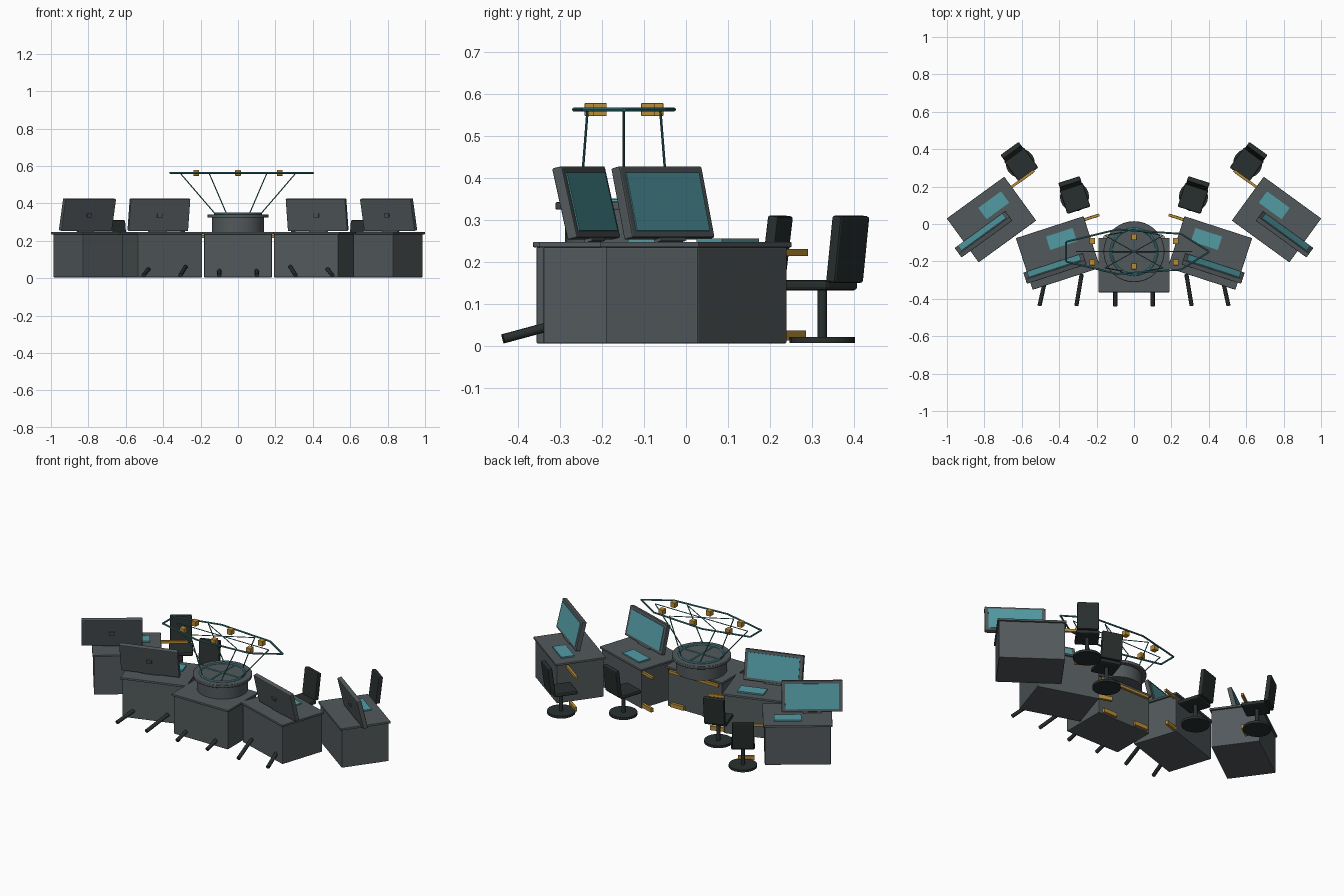
import bpy, math
from mathutils import Vector, Matrix

if "Cube" in bpy.data.objects:
    bpy.data.objects.remove(bpy.data.objects["Cube"])


def mat(name, rgb):
    m = bpy.data.materials.new(name)
    m.diffuse_color = (*rgb, 1)
    m.use_nodes = True
    m.node_tree.nodes["Principled BSDF"].inputs["Base Color"].default_value = m.diffuse_color
    return m


GREY = mat("console grey", (0.085, 0.1, 0.106))
BLACK = mat("chair black", (0.022, 0.029, 0.028))
TEAL = mat("screen teal", (0.085, 0.33, 0.37))
PIPE = mat("pipe teal", (0.05, 0.22, 0.24))
AMBER = mat("amber", (0.5, 0.27, 0.035))


def finish(name, m, bevel=0):
    o = bpy.context.object
    o.name = name
    o.data.materials.append(m)
    if bevel:
        b = o.modifiers.new("bevel", 'BEVEL')
        b.width, b.segments = bevel, 2
    return o


def box(name, frame, loc, size, m, tilt=0, bevel=0):
    """Box placed in a local frame, optionally tilted about its local x."""
    bpy.ops.mesh.primitive_cube_add(size=1)
    o = finish(name, m, bevel)
    o.data.transform(Matrix.Diagonal((*size, 1)))
    o.matrix_world = frame @ Matrix.Translation(loc) @ Matrix.Rotation(tilt, 4, 'X')
    return o


def cyl(name, loc, r, h, m, n=32, bevel=0):
    bpy.ops.mesh.primitive_cylinder_add(vertices=n, radius=r, depth=h, location=loc)
    o = finish(name, m, bevel)
    bpy.ops.object.shade_smooth_by_angle(angle=math.radians(35))
    return o


def rod(name, a, b, r, m, n=8):
    a, b = Vector(a), Vector(b)
    o = cyl(name, (a + b) / 2, r, (b - a).length, m, n)
    o.rotation_euler = (b - a).to_track_quat('Z', 'Y').to_euler()
    return o


def frame_at(x, y, rot):
    return Matrix.Translation((x, y, 0)) @ Matrix.Rotation(rot, 4, 'Z')


def desk(tag, x, y, rot):
    f = frame_at(x, y, rot)
    box(tag + "_desk_body", f, (0, 0, 0.12), (0.362, 0.272, 0.23), GREY, bevel=0.003)
    box(tag + "_desk_top", f, (0, 0, 0.241), (0.38, 0.29, 0.013), GREY, bevel=0.003)


def back_trim(tag, x, y, rot):
    """Amber rail near the top and two amber vents near the floor."""
    f = frame_at(x, y, rot)
    box(tag + "_trim_rail", f, (0, 0, 0.222), (0.33, 0.014, 0.016), AMBER)
    for s in (-1, 1):
        box(tag + "_trim_vent", f, (s * 0.11, 0, 0.024), (0.09, 0.016, 0.024), AMBER)


def monitor(tag, x, y, rot):
    # leans away from the user, screen on local +y
    f = frame_at(x, y, rot) @ Matrix.Translation((0, 0, 0.34)) @ Matrix.Rotation(math.radians(13), 4, 'X')
    box(tag + "_monitor_case", f, (0, 0, 0), (0.335, 0.026, 0.175), GREY, bevel=0.004)
    box(tag + "_monitor_screen", f, (0, 0.0135, 0), (0.295, 0.005, 0.142), TEAL)
    box(tag + "_monitor_mount", f, (0, -0.015, 0), (0.03, 0.012, 0.02), GREY)
    box(tag + "_monitor_foot", f, (0, 0, -0.085), (0.1, 0.02, 0.02), GREY)


def chair(tag, x, y, rot):
    f = frame_at(x, y, rot)
    cyl(tag + "_chair_base", (x, y, 0.013), 0.078, 0.014, BLACK, 20)
    cyl(tag + "_chair_post", (x, y, 0.078), 0.011, 0.12, BLACK, 12)
    box(tag + "_chair_seat", f, (0, -0.008, 0.144), (0.13, 0.135, 0.024), BLACK, bevel=0.008)
    box(tag + "_chair_back", f, (0, 0.075, 0.23), (0.12, 0.027, 0.16), BLACK,
        tilt=math.radians(-7), bevel=0.006)


# Paired side stations: tag, angle, desk, monitor, keyboard, chair, trim
STATIONS = [
    ("inner", 18, (0.406, -0.155), (0.423, -0.238), (0.388, -0.08), (0.318, 0.145), (0.342, -0.002)),
    ("outer", 36, (0.762, 0.024), (0.805, -0.055), (0.75, 0.10), (0.608, 0.325), (0.668, 0.188)),
]
for s, side in ((-1, "left"), (1, "right")):
    for name, deg, d, mo, k, c, t in STATIONS:
        tag, rot = side + "_" + name, -s * math.radians(deg)
        desk(tag, s * d[0], d[1], rot)
        monitor(tag, s * mo[0], mo[1], rot)
        box(tag + "_keyboard", frame_at(s * k[0], k[1], rot), (0, 0, 0.251),
            (0.15, 0.075, 0.009), TEAL)
        chair(tag, s * c[0], c[1], rot)
        back_trim(tag, s * t[0], t[1], rot)
    # Slanted feet under the front edges
    for a, b in (((0.1, -0.438), (0.1, -0.32)), ((0.505, -0.436), (0.475, -0.3)),
                 ((0.308, -0.436), (0.28, -0.27))):
        slope = 0.27 * (b[1] - a[1])
        rod(side + "_front_foot", (s * a[0], a[1], 0.016), (s * b[0], b[1], 0.016 + slope),
            0.011, BLACK, 12)

# Centre desk
desk("centre", 0, -0.22, 0)
back_trim("centre", 0, -0.075, 0)

# Round projector table
C = Vector((0, -0.148, 0))
cyl("projector_drum", C + Vector((0, 0, 0.288)), 0.14, 0.084, GREY, 40)
cyl("projector_rim", C + Vector((0, 0, 0.333)), 0.163, 0.018, GREY, 40, bevel=0.003)
bpy.ops.mesh.primitive_torus_add(location=C + Vector((0, 0, 0.344)), major_radius=0.122,
                                 minor_radius=0.007, major_segments=40, minor_segments=8)
finish("projector_ring", TEAL)
bpy.ops.object.shade_smooth_by_angle(angle=math.radians(40))
for i in range(2):
    v = Vector((math.cos(i * math.pi / 2), math.sin(i * math.pi / 2), 0)) * 0.12
    z = Vector((0, 0, 0.344))
    rod("projector_cross_bar", C - v + z, C + v + z, 0.004, TEAL)

# Overhead seven-sided pipe frame on splayed struts
H = 0.563


def ell(ang, rx, ry, z):
    return C + Vector((rx * math.cos(ang), ry * math.sin(ang), z))


pts = [ell(i * math.tau / 7, 0.403, 0.122, H) for i in range(7)]
for a, b in zip(pts, pts[1:] + pts[:1]):
    rod("overhead_frame_pipe", a, b, 0.005, PIPE)
for i in range(6):
    a = i * math.tau / 6
    rod("overhead_strut", ell(a, 0.12, 0.12, 0.342), ell(a, 0.31, 0.1, H), 0.003, PIPE)
    if i < 3:
        rod("overhead_spoke", ell(a, 0.31, 0.1, H), ell(a + math.pi, 0.31, 0.1, H), 0.0025, PIPE)

# Amber projector lamps
for x, y in ((-0.223, 0.057), (0, 0.078), (0.223, 0.057)):
    for s in (-1, 1):
        box("overhead_lamp", Matrix.Identity(4), C + Vector((x, s * y, H)),
            (0.03, 0.032, 0.031), AMBER, bevel=0.002)
